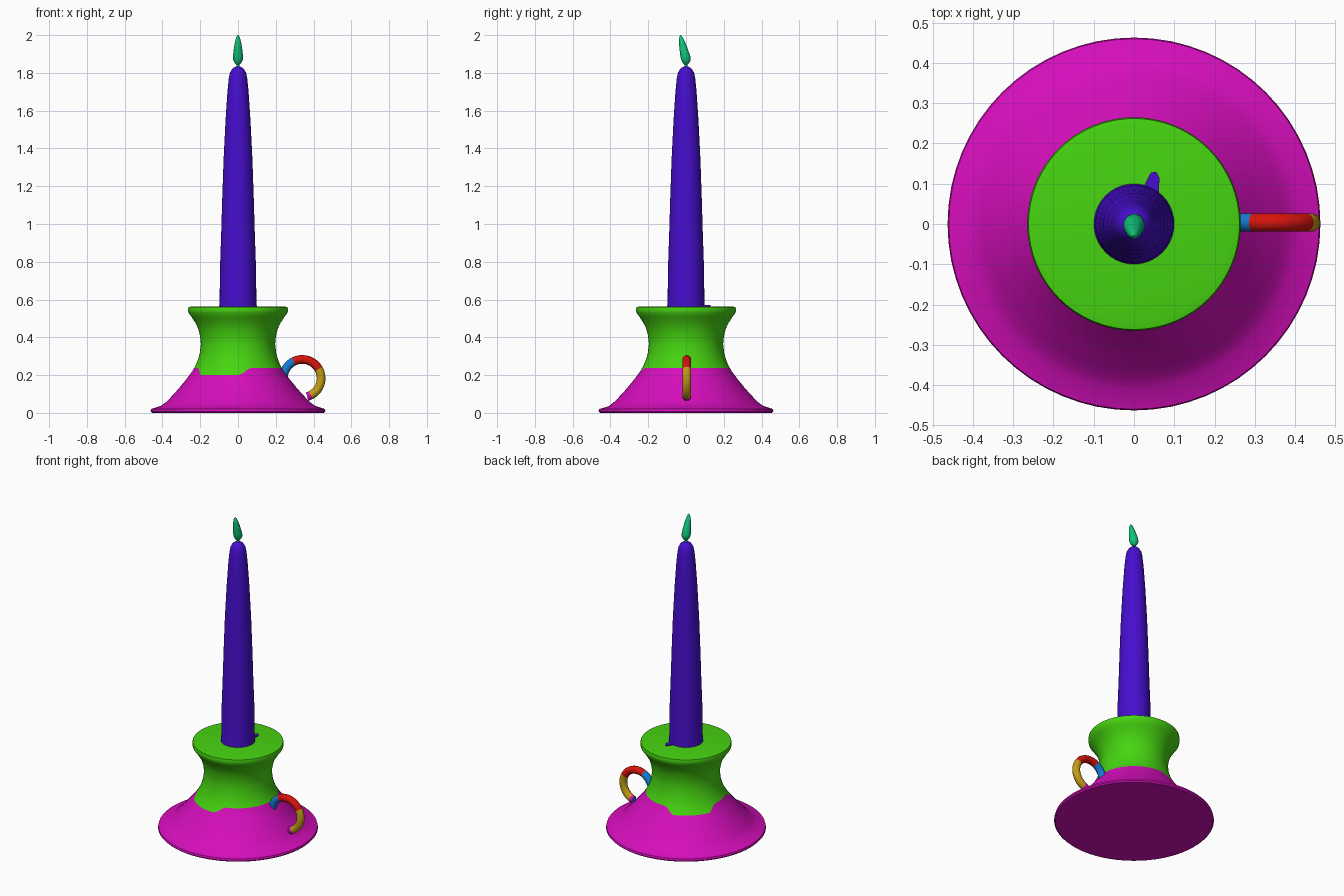
import bpy, bmesh, math
from mathutils import Vector

cube = bpy.data.objects.get("Cube")
if cube:
    bpy.data.objects.remove(cube)


def material(name, rgb):
    def lin(c):
        c /= 255
        return c / 12.92 if c < 0.04 else ((c + 0.055) / 1.055) ** 2.4
    col = [lin(c) for c in rgb] + [1]
    m = bpy.data.materials.new(name)
    m.use_nodes = True
    m.diffuse_color = col
    m.node_tree.nodes["Principled BSDF"].inputs["Base Color"].default_value = col
    return m


magenta = material("magenta", (214, 14, 188))
green = material("green", (70, 212, 16))
violet = material("violet", (70, 14, 206))
teal = material("teal", (16, 196, 124))
red = material("red", (215, 20, 12))
blue = material("blue", (20, 125, 212))
yellow = material("yellow", (196, 158, 22))


def finish(bm, name, mats, angle=40):
    bmesh.ops.recalc_face_normals(bm, faces=bm.faces)
    me = bpy.data.meshes.new(name)
    bm.to_mesh(me)
    bm.free()
    for m in mats:
        me.materials.append(m)
    ob = bpy.data.objects.new(name, me)
    bpy.context.collection.objects.link(ob)
    bpy.ops.object.select_all(action='DESELECT')
    ob.select_set(True)
    bpy.context.view_layer.objects.active = ob
    bpy.ops.object.shade_smooth_by_angle(angle=math.radians(angle))
    return ob


def skin(bm, rings, cap_start=True, cap_end=True):
    """Bridge successive closed rings of points; returns one face list per band."""
    vs = [[bm.verts.new(p) for p in ring] for ring in rings]
    bands = []
    for a, b in zip(vs, vs[1:]):
        n = len(a)
        bands.append([bm.faces.new((a[i], a[(i + 1) % n], b[(i + 1) % n], b[i]))
                      for i in range(n)])
    if cap_start:
        bm.faces.new(vs[0])
    if cap_end:
        bm.faces.new(vs[-1])
    return bands


def circle(r, z, n, cx=0, cy=0):
    return [Vector((cx + r * math.cos(t), cy + r * math.sin(t), z))
            for t in (math.tau * i / n for i in range(n))]


# Holder: a flared skirt and a waisted collar meeting on a wavy glaze line
PROFILE = [(0.02, 0.46), (0.035, 0.41), (0.06, 0.377), (0.125, 0.317), (0.18, 0.272),
           (0.22, 0.242), (0.26, 0.22), (0.31, 0.203), (0.37, 0.196), (0.42, 0.203),
           (0.46, 0.216), (0.50, 0.24), (0.53, 0.262)]


def radius(z):
    for (z0, r0), (z1, r1) in zip(PROFILE, PROFILE[1:]):
        if z <= z1:
            return r0 + (r1 - r0) * (z - z0) / (z1 - z0)
    return PROFILE[-1][1]


def glaze_line(deg):
    def dip(a, b):
        return max(0, min(1, (deg - a) / 12, (b - deg) / 12))
    return 0.237 - 0.036 * max(dip(95, 170), dip(207, 285))


SIDES = 64


def warped_ring(f, upper):
    ring = []
    for i in range(SIDES):
        t = math.tau * i / SIDES
        g = glaze_line(math.degrees(t))
        z = g + f * (0.53 - g) if upper else 0.02 + f * (g - 0.02)
        r = radius(z)
        ring.append(Vector((r * math.cos(t), r * math.sin(t), z)))
    return ring


bm = bmesh.new()
skin(bm, [circle(0.455, 0, SIDES), circle(0.463, 0.008, SIDES)]
     + [warped_ring(i / 12, False) for i in range(13)], cap_end=False)
finish(bm, "base_skirt", [magenta])

bm = bmesh.new()
skin(bm, [warped_ring(i / 14, True) for i in range(15)]
     + [circle(0.265, 0.545, SIDES), circle(0.262, 0.56, SIDES),
        circle(0.24, 0.564, SIDES)], cap_start=False)
finish(bm, "collar", [green])

# Tapered candle
bm = bmesh.new()
CANDLE = [(0.56, 0.1), (0.6, 0.097), (0.75, 0.096), (0.95, 0.089), (1.15, 0.083),
          (1.35, 0.076), (1.55, 0.066), (1.7, 0.056), (1.77, 0.049), (1.8, 0.043),
          (1.82, 0.032), (1.831, 0.018), (1.834, 0.006)]
skin(bm, [circle(r, z, 40) for z, r in CANDLE])
finish(bm, "candle", [violet])

# Wax drip lying on the collar top
bm = bmesh.new()
drip = [(0.02, 0.085), (0.062, 0.07), (0.063, 0.115), (0.055, 0.13), (0.042, 0.128)]
skin(bm, [[Vector((x, y, z)) for x, y in drip] for z in (0.562, 0.57)])
finish(bm, "wax_drip", [violet])

# Flame with its wick, leaning to the front at the tip
bm = bmesh.new()
FLAME = [(1.825, 0.008, 0), (1.845, 0.009, 0), (1.853, 0.018, 0), (1.87, 0.026, 0),
         (1.89, 0.027, -0.004), (1.92, 0.023, -0.011), (1.95, 0.019, -0.018),
         (1.98, 0.012, -0.025), (1.995, 0.006, -0.028), (2.0, 0.001, -0.029)]
skin(bm, [circle(r, z, 14, 0, cy) for z, r, cy in FLAME])
finish(bm, "flame", [teal])

# Ring handle swept along an arc, coloured by position round the arc
bm = bmesh.new()
START, END, STEPS, TUBE = 172, -75, 40, 0.023
rings, angles = [], []
for i in range(STEPS + 1):
    deg = START + (END - START) * i / STEPS
    a = math.radians(deg)
    out = Vector((math.cos(a), 0, math.sin(a)))
    centre = Vector((0.34, 0.004, 0.183)) + out * 0.1
    rings.append([centre + TUBE * (out * math.cos(t) + Vector((0, math.sin(t), 0)))
                  for t in (math.tau * k / 14 for k in range(14))])
    angles.append(deg)
for deg, band in zip(angles, skin(bm, rings)):
    index = 0 if deg > 118 else 1 if deg > 33 else 2 if deg > -58 else 3
    for f in band:
        f.material_index = index
finish(bm, "handle", [blue, red, yellow, magenta])
